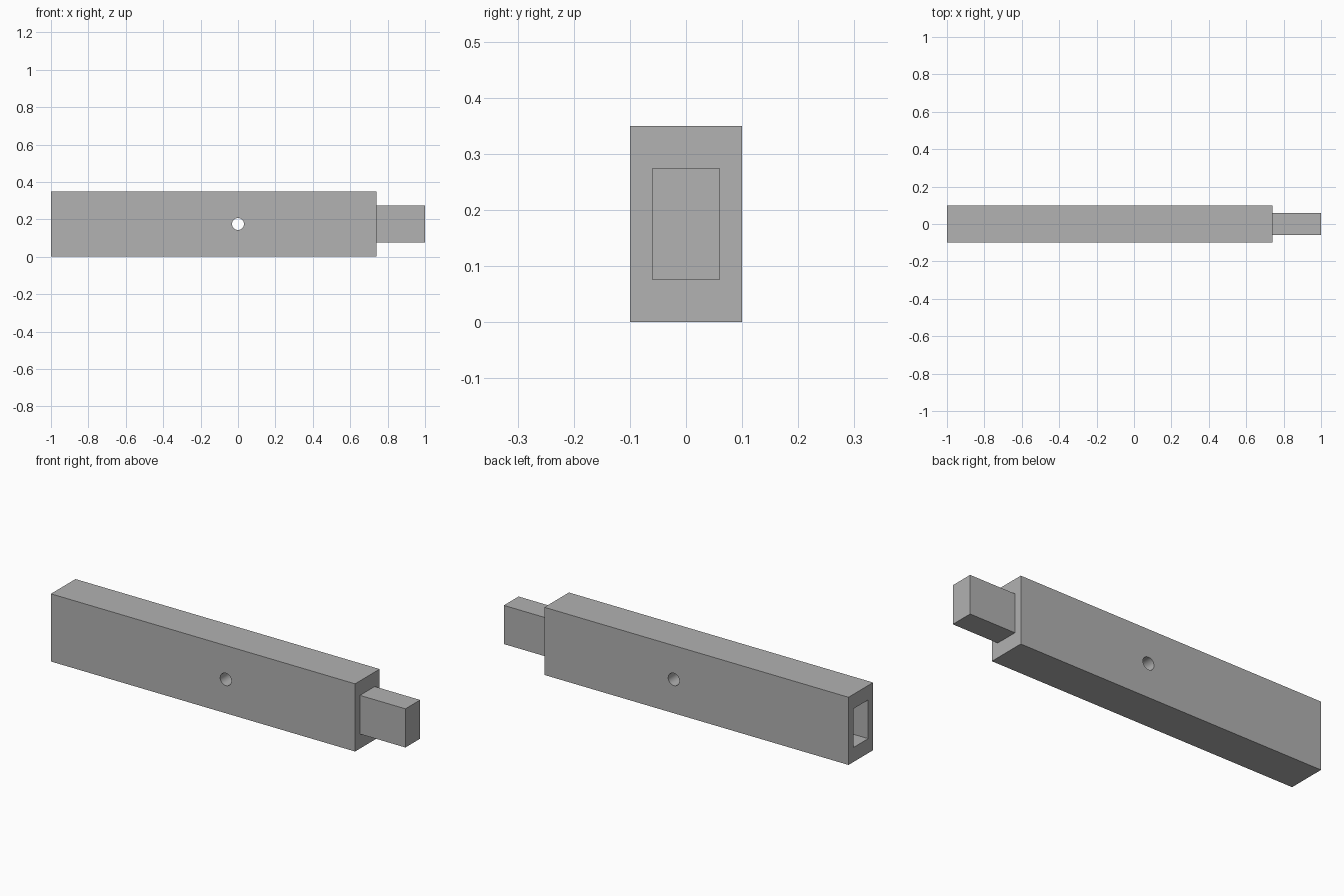
import bpy
import math

old = bpy.data.objects.get("Cube")
if old:
    bpy.data.objects.remove(old, do_unlink=True)

LENGTH_END, SHOULDER = 1.0, 0.74
MID_Z = 0.175
TENON = LENGTH_END - SHOULDER

grey = bpy.data.materials.new("plain grey")
grey.use_nodes = True
colour = (0.445, 0.445, 0.445, 1)
grey.diffuse_color = colour
grey.node_tree.nodes["Principled BSDF"].inputs["Base Color"].default_value = colour


def box(name, x0, x1, width, height):
    """Box from x0 to x1, centred on the bar's long axis."""
    bpy.ops.mesh.primitive_cube_add(size=1, location=((x0 + x1) / 2, 0, MID_Z))
    ob = bpy.context.object
    ob.name = name
    ob.scale = (x1 - x0, width, height)
    bpy.ops.object.transform_apply(location=False, rotation=False, scale=True)
    ob.data.materials.append(grey)
    return ob


def boolean(target, tool, operation):
    """Apply a boolean with the tool, then remove the tool."""
    tool.hide_render = True
    mod = target.modifiers.new(tool.name, "BOOLEAN")
    mod.operation = operation
    mod.solver = "EXACT"
    mod.object = tool
    bpy.context.view_layer.objects.active = target
    bpy.ops.object.modifier_apply(modifier=mod.name)
    bpy.data.objects.remove(tool, do_unlink=True)


# Main bar with a tenon at one end and a matching socket at the other
bar = box("bar", -LENGTH_END, SHOULDER, 0.2, 0.35)
boolean(bar, box("tenon", SHOULDER - 0.1, LENGTH_END, 0.12, 0.2), "UNION")
boolean(bar, box("socket_cutter", -LENGTH_END - 0.1, -LENGTH_END + TENON, 0.12, 0.2), "DIFFERENCE")

# Round pin hole through the middle
bpy.ops.mesh.primitive_cylinder_add(vertices=48, radius=0.032, depth=0.5,
                                    location=(0, 0, MID_Z), rotation=(math.pi / 2, 0, 0))
pin_cutter = bpy.context.object
pin_cutter.name = "pin_hole_cutter"
pin_cutter.data.materials.append(grey)
boolean(bar, pin_cutter, "DIFFERENCE")

# Smooth the hole wall, keep the box edges sharp
bpy.ops.object.select_all(action="DESELECT")
bar.select_set(True)
bpy.context.view_layer.objects.active = bar
bpy.ops.object.shade_smooth_by_angle(angle=math.radians(30))
